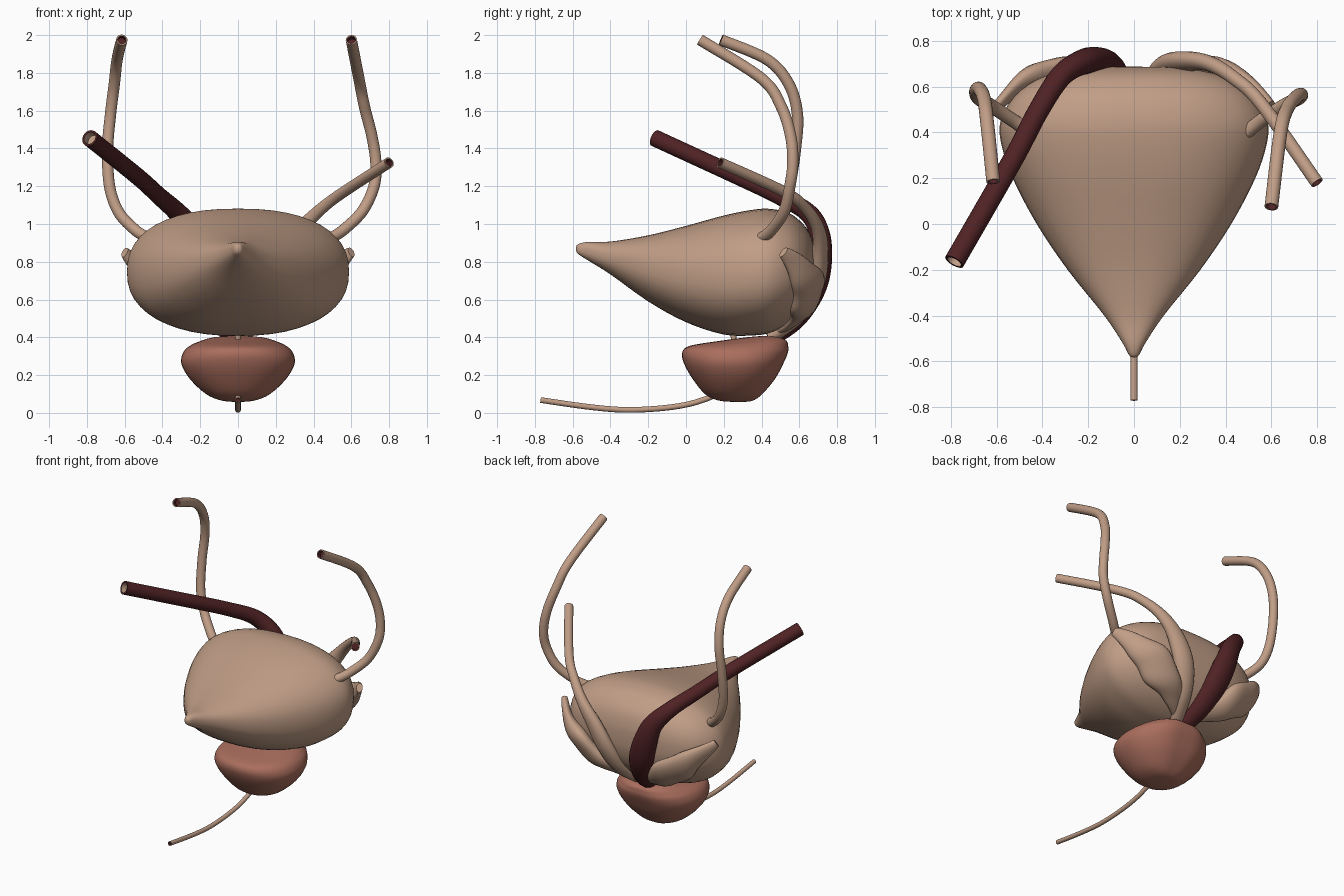
import bpy, bmesh, math
from mathutils import Vector

old = bpy.data.objects.get("Cube")
if old:
    bpy.data.objects.remove(old, do_unlink=True)


def material(name, rgb):
    m = bpy.data.materials.new(name)
    m.use_nodes = True
    m.diffuse_color = (*rgb, 1)
    m.node_tree.nodes["Principled BSDF"].inputs["Base Color"].default_value = (*rgb, 1)
    return m


TAN = material("tan tissue", (0.53, 0.34, 0.24))
ROSE = material("rose tissue", (0.4, 0.155, 0.11))
MAROON = material("maroon", (0.08, 0.016, 0.018))


def smooth_rows(rows, steps):
    """Catmull-Rom interpolation of rows of numbers."""
    out = []
    last = len(rows) - 1
    for i in range(last):
        before, start, end, after = (rows[max(0, min(last, i + k))] for k in (-1, 0, 1, 2))
        for step in range(steps):
            t = step / steps
            out.append([q + t / 2 * (r - p + t * (2 * p - 5 * q + 4 * r - w
                                                  + t * (3 * q - p - 3 * r + w)))
                        for p, q, r, w in zip(before, start, end, after)])
    out.append(list(rows[last]))
    return out


def rounded(count, power):
    """Unit superellipse; a power below one gives fuller corners."""
    for k in range(count):
        c, s = math.cos(math.tau * k / count), math.sin(math.tau * k / count)
        yield math.copysign(abs(c) ** power, c), math.copysign(abs(s) ** power, s)


def loft(name, rings, mat, end_mat=None):
    """Skin closed rings; with end_mat the last band and end cap take that colour."""
    bm = bmesh.new()
    loops = [[bm.verts.new(p) for p in ring] for ring in rings]
    count = len(loops[0])
    bm.faces.new(loops[0][::-1])
    for lower, upper in zip(loops, loops[1:]):
        for i in range(count):
            j = (i + 1) % count
            face = bm.faces.new((lower[i], lower[j], upper[j], upper[i]))
            face.material_index = int(bool(end_mat) and upper is loops[-1])
    bm.faces.new(loops[-1]).material_index = int(bool(end_mat))
    bmesh.ops.recalc_face_normals(bm, faces=bm.faces)
    mesh = bpy.data.meshes.new(name)
    bm.to_mesh(mesh)
    bm.free()
    mesh.materials.append(mat)
    if end_mat:
        mesh.materials.append(end_mat)
    ob = bpy.data.objects.new(name, mesh)
    bpy.context.collection.objects.link(ob)
    bpy.ops.object.select_all(action="DESELECT")
    ob.select_set(True)
    bpy.context.view_layer.objects.active = ob
    bpy.ops.object.shade_smooth_by_angle(angle=math.radians(50))


def tube(name, path, radius, mat, end_mat=None, normal=(1, 0, 0),
         bulge=0, peak=0.3, spread=0.25, lump=0):
    """Sweep a circle along a path; bulge widens it into a flattened oval around peak."""
    points = [Vector(p) for p in smooth_rows(path, 10)]
    last = len(points) - 1
    across = Vector(normal)
    rings = []
    for i, p in enumerate(points):
        along = (points[min(i + 1, last)] - points[max(i - 1, 0)]).normalized()
        across = (across - along * across.dot(along)).normalized()
        side = along.cross(across)
        swell = bulge * math.exp(-((i / last - peak) / spread) ** 2)
        ring = []
        for c, s in rounded(20, 1):
            wave = 1 + lump * math.sin(i * 0.4 + 2 * s)
            ring.append(p + across * (c * wave * (radius + swell * 0.45))
                        + side * (s * wave * (radius + swell)))
        rings.append(ring)
    if end_mat:
        # hollow mouth
        rim = [p.lerp(points[-1], 0.25) for p in rings[-1]]
        rings += [rim, [p - along * radius for p in rim]]
    loft(name, rings, mat, end_mat)


def flip(path):
    return [(-x, y, z) for x, y, z in path]


# Bladder: sections along y as (y, half width, top, bottom)
sections = [(-0.583, 0.004, 0.875, 0.865), (-0.572, 0.022, 0.893, 0.842),
            (-0.52, 0.05, 0.905, 0.808), (-0.4, 0.13, 0.907, 0.733),
            (-0.2, 0.29, 0.94, 0.59), (0, 0.425, 0.99, 0.48),
            (0.2, 0.53, 1.045, 0.415), (0.35, 0.58, 1.075, 0.41),
            (0.45, 0.583, 1.08, 0.425), (0.55, 0.53, 1.055, 0.475),
            (0.62, 0.445, 1, 0.55), (0.66, 0.34, 0.94, 0.62),
            (0.682, 0.2, 0.86, 0.7), (0.687, 0.03, 0.79, 0.77)]
rings = []
for y, half, top, bottom in smooth_rows(sections, 4):
    middle, height = (top + bottom) / 2, (top - bottom) / 2
    rings.append([(half * c, y, middle + height * s) for c, s in rounded(48, 0.86)])
loft("bladder", rings, TAN)

# Gland below: levels along z as (z, half width, front y, back y)
levels = [(0.058, 0.02, 0.25, 0.31), (0.066, 0.09, 0.17, 0.36), (0.1, 0.17, 0.1, 0.41),
          (0.18, 0.255, 0.035, 0.48), (0.26, 0.3, -0.01, 0.525), (0.32, 0.29, -0.02, 0.55),
          (0.355, 0.255, 0.02, 0.55), (0.38, 0.2, 0.17, 0.54), (0.4, 0.13, 0.32, 0.5),
          (0.408, 0.02, 0.41, 0.45)]
rings = []
for z, half, front, back in smooth_rows(levels, 4):
    middle, depth = (front + back) / 2, (back - front) / 2
    ring = []
    for c, s in rounded(40, 0.92):
        # shallow groove down the middle of the back
        groove = 0.04 * half * math.exp(-(4 * c) ** 2) if s > 0 else 0
        ring.append((half * c, middle + depth * s - groove, z))
    rings.append(ring)
loft("prostate_gland", rings, ROSE)

# Outlet tube through the gland
outlet = [(0, 0.25, 0.44), (0, 0.25, 0.25), (0, 0.18, 0.12), (0, 0.08, 0.065),
          (0, -0.08, 0.03), (0, -0.3, 0.016), (0, -0.5, 0.03), (0, -0.77, 0.068)]
tube("urethra", outlet, 0.015, TAN, MAROON)

# Ureters: the two sides differ slightly
right_path = [(0.48, 0.42, 0.93), (0.54, 0.46, 0.965), (0.63, 0.52, 1.06), (0.68, 0.55, 1.2),
              (0.69, 0.58, 1.4), (0.675, 0.59, 1.58), (0.655, 0.545, 1.74),
              (0.64, 0.43, 1.87), (0.615, 0.185, 1.975)]
left_path = [(0.49, 0.4, 0.925), (0.56, 0.455, 0.97), (0.66, 0.52, 1.07), (0.72, 0.55, 1.2),
             (0.73, 0.565, 1.32), (0.71, 0.555, 1.46), (0.67, 0.505, 1.62),
             (0.64, 0.4, 1.77), (0.6, 0.075, 1.975)]
tube("right_ureter", flip(right_path), 0.03, TAN, MAROON)
tube("left_ureter", left_path, 0.03, TAN, MAROON)

# Sperm ducts: wide and flattened behind the bladder, rounder towards the end
right_path = [(0.03, 0.45, 0.4), (0.07, 0.58, 0.5), (0.12, 0.675, 0.65), (0.17, 0.71, 0.8),
              (0.23, 0.705, 0.95), (0.32, 0.645, 1.06), (0.42, 0.49, 1.15),
              (0.53, 0.28, 1.25), (0.785, -0.165, 1.455)]
left_path = [(0.03, 0.45, 0.4), (0.09, 0.6, 0.52), (0.15, 0.685, 0.68), (0.23, 0.71, 0.84),
             (0.33, 0.7, 0.97), (0.44, 0.635, 1.08), (0.56, 0.52, 1.17), (0.8, 0.18, 1.325)]
tube("right_duct", flip(right_path), 0.045, MAROON, TAN, normal=(0, 1, -1), bulge=0.04)
tube("left_duct", left_path, 0.029, TAN, MAROON, normal=(0, 1, -1), bulge=0.04)

# Leaf-shaped vesicles against the back of the bladder
vesicle = [(0.03, 0.46, 0.42), (0.13, 0.56, 0.48), (0.25, 0.625, 0.56), (0.38, 0.64, 0.66),
           (0.5, 0.605, 0.755), (0.6, 0.515, 0.85)]
for name, path, sign in (("left_vesicle", vesicle, 1), ("right_vesicle", flip(vesicle), -1)):
    tube(name, path, 0.01, TAN, normal=(0.2 * sign, 0.7, -0.5),
         bulge=0.11, peak=0.55, spread=0.35, lump=0.07)
